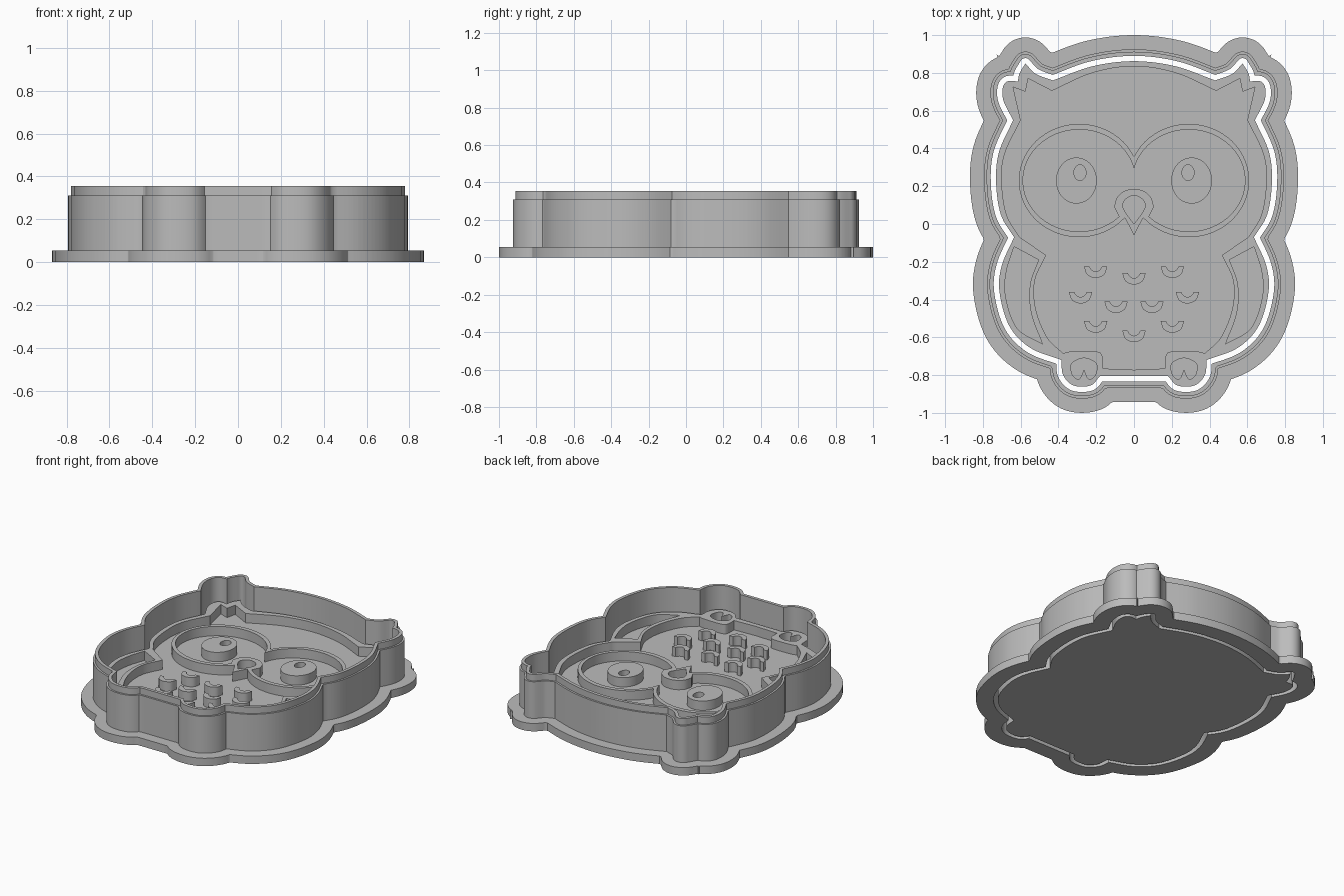
import bpy, bmesh
from math import cos, sin, radians, acos
from mathutils import Vector
from mathutils.geometry import intersect_point_line

cube = bpy.data.objects.get("Cube")
if cube:
    bpy.data.objects.remove(cube)

grey = bpy.data.materials.new("light grey plastic")
grey.use_nodes = True
grey.diffuse_color = (0.5, 0.5, 0.5, 1)
grey.node_tree.nodes["Principled BSDF"].inputs["Base Color"].default_value = (0.5, 0.5, 0.5, 1)


def smooth(*pieces, n=8):
    """Curve through the points of each piece; pieces meet at sharp corners."""
    out = []
    for piece in pieces:
        p = [Vector(q) for q in piece]

        def phantom(end, near):
            if abs(end.x) < 1e-6 and len(p) > 2:
                return Vector((-near.x, near.y))
            return end * 2 - near
        q = [phantom(p[0], p[1])] + p + [phantom(p[-1], p[-2])]
        for a, b, c, d in zip(q, q[1:], q[2:], q[3:]):
            for i in range(n):
                t = i / n
                out.append(0.5 * (2 * b + (c - a) * t + (2 * a - 5 * b + 4 * c - d) * t * t
                                  + (3 * b - a - 3 * c + d) * t ** 3))
    out.append(Vector(pieces[-1][-1]))
    return out


def arc(cx, cy, rx, ry, a0=0, a1=360, n=48):
    angles = [radians(a0 + (a1 - a0) * i / n) for i in range(n + 1)]
    return [Vector((cx + rx * cos(a), cy + ry * sin(a))) for a in angles]


def flip(points):
    return [Vector((-p.x, p.y)) for p in points]


def clean(points, gap=0.002):
    out = []
    for p in points:
        if not out or (p - out[-1]).length > gap:
            out.append(p)
    while (out[0] - out[-1]).length <= gap:
        out.pop()
    return out


def whole(half):
    """Close a right half, given from top to bottom, with its mirror image."""
    return clean(half + flip(half)[::-1])


def offset(loop, dist):
    """Outward offset of a clockwise loop, round at outer corners."""
    out, n = [], len(loop)
    for i, p in enumerate(loop):
        d0 = (p - loop[i - 1]).normalized()
        d1 = (loop[(i + 1) % n] - p).normalized()
        n0, n1 = Vector((-d0.y, d0.x)), Vector((-d1.y, d1.x))
        if d0.x * d1.y - d0.y * d1.x > 0:
            m = (n0 + n1).normalized()
            out.append(p + m * dist / max(m.dot(n0), 0.3))
        else:
            steps = int(acos(max(-1, min(1, n0.dot(n1)))) / 0.15) + 1
            out += [p + n0.lerp(n1, k / steps).normalized() * dist for k in range(steps + 1)]

    def distance(p):
        best = 9
        for a, b in zip(loop, loop[1:] + loop[:1]):
            if (p - a).length - (b - a).length > dist:
                continue
            hit, t = intersect_point_line(p, a, b)
            near = a.lerp(b, max(0, min(1, t)))
            best = min(best, (p - near).length)
        return best
    return clean([p for p in out if distance(p) > dist - 0.0005])


def solid(name, loops, z0, z1):
    """Fill loops (inner ones become holes) and extrude them."""
    bm = bmesh.new()
    edges = []
    for loop in loops:
        vs = [bm.verts.new((p.x, p.y, z0)) for p in clean(loop)]
        edges += [bm.edges.new((a, b)) for a, b in zip(vs, vs[1:] + vs[:1])]
    bmesh.ops.triangle_fill(bm, use_beauty=True, use_dissolve=False, edges=edges, normal=(0, 0, 1))
    top = bmesh.ops.extrude_face_region(bm, geom=bm.faces[:], use_keep_orig=True)["geom"]
    bmesh.ops.translate(bm, vec=(0, 0, z1 - z0),
                        verts=[g for g in top if isinstance(g, bmesh.types.BMVert)])
    bmesh.ops.recalc_face_normals(bm, faces=bm.faces[:])
    mesh = bpy.data.meshes.new(name)
    bm.to_mesh(mesh)
    bm.free()
    mesh.materials.append(grey)
    ob = bpy.data.objects.new(name, mesh)
    bpy.context.collection.objects.link(ob)
    bpy.ops.object.select_all(action="DESELECT")
    ob.select_set(True)
    bpy.context.view_layer.objects.active = ob
    bpy.ops.object.shade_smooth_by_angle(angle=radians(30))
    return ob


# Owl silhouette: crown, two-lobed ear, head side, body side, foot
outline = whole(smooth(
    [(0, .862), (.22, .835), (.43, .76)],
    [(.43, .76), (.52, .795), (.575, .85)],
    [(.575, .85), (.605, .80), (.615, .755)],
    [(.615, .755), (.67, .755), (.695, .72), (.69, .65), (.64, .55)],
    [(.64, .55), (.715, .38), (.73, .22), (.705, .05), (.635, -.07)],
    [(.635, -.07), (.70, -.22), (.712, -.36), (.66, -.54), (.55, -.655), (.385, -.72)],
    [(.385, -.72), (.375, -.80), (.32, -.855), (.23, -.855), (.18, -.805)],
    [(.18, -.805), (0, -.805)]))

# Cutter: flange, wall and thinner cutting edge
inner, edge, wall, rim = [offset(outline, d) for d in (.028, .05, .063, .138)]
solid("cutter_flange", [rim, wall], 0, .055)
solid("cutter_wall", [wall, inner], 0, .31)
solid("cutting_edge", [edge, inner], .31, .355)

# Stamp plate
FLOOR, TOP = .135, .20
solid("stamp_plate", [outline], 0, FLOOR)

# Raised border with openings for the face and belly, wings and feet
floor = whole(smooth(
    [(0, .835), (.22, .80), (.435, .705)],
    [(.435, .705), (.56, .77)], [(.56, .77), (.575, .70)],
    [(.575, .70), (.64, .725)], [(.64, .725), (.60, .55)],
    [(.60, .55), (.685, .37), (.70, .22), (.675, .05), (.605, -.07)],
    [(.605, -.07), (.465, -.165)],
    [(.465, -.165), (.525, -.30), (.52, -.45), (.46, -.60), (.375, -.685)],
    [(.375, -.685), (.33, -.675), (.20, -.675), (.168, -.70), (.165, -.765)],
    [(.165, -.765), (0, -.772)]))
wing = smooth(
    [(.635, -.12), (.505, -.19)],
    [(.505, -.19), (.55, -.32), (.545, -.47), (.485, -.635)],
    [(.485, -.635), (.62, -.55), (.68, -.38), (.675, -.25), (.635, -.12)])
toes = smooth([(.265, -.77), (.29, -.82), (.325, -.80), (.33, -.74), (.265, -.71),
               (.20, -.74), (.205, -.80), (.24, -.82), (.265, -.77)])
solid("raised_border", [outline, floor, wing, flip(wing), toes, flip(toes)], FLOOR, TOP)

# Eye rings joined with the beak
ring_outer = whole(arc(.29, .23, .32, .30, 155, -139) + [Vector((0, -.06))])
ring_inner = whole(arc(.29, .23, .298, .27, 166.7, -135)
                   + smooth([(.105, .09), (.09, .14), (.05, .175), (0, .185)]))
beak_hole = whole(smooth([(0, .15), (.04, .135), (.06, .10), (.045, .06)], [(.045, .06), (0, 0)]))
solid("eye_rings_and_beak", [ring_outer, ring_inner, beak_hole], FLOOR, TOP)

# Pupils with a small round highlight hole
pupil, glint = arc(.305, .23, .108, .122), arc(.286, .272, .032, .042, n=24)
solid("left_pupil", [pupil, glint], FLOOR, TOP)
solid("right_pupil", [flip(pupil), flip(glint)], FLOOR, TOP)

# Belly feathers
feather = whole(smooth([(0, -.002), (.022, .008), (.034, .026)], [(.034, .026), (.062, .026)],
                       [(.062, .026), (.045, -.018), (0, -.036)], n=5))
spots = [(0, -.285), (0, -.59)]
for x, y in [(.203, -.25), (.283, -.385), (.095, -.435), (.203, -.54)]:
    spots += [(x, y), (-x, y)]
for i, spot in enumerate(spots):
    solid(f"feather_{i + 1}", [[p + Vector(spot) for p in feather]], FLOOR, TOP)
